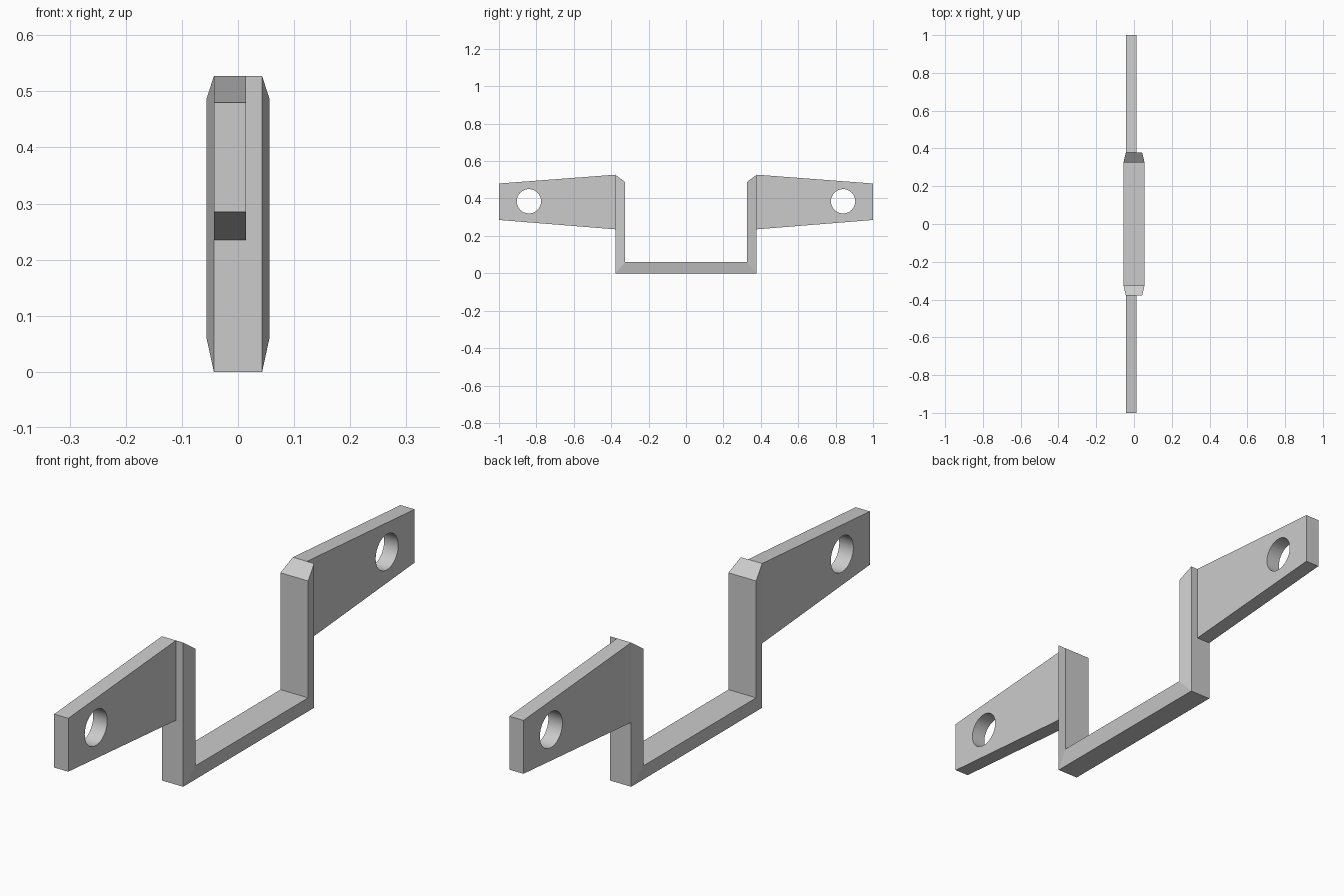
import bpy
import bmesh
from mathutils import Matrix

if "Cube" in bpy.data.objects:
    bpy.data.objects.remove(bpy.data.objects["Cube"])

# Plain grey metal
grey = bpy.data.materials.new("grey_metal")
grey.use_nodes = True
colour = (0.6, 0.6, 0.6, 1)
grey.diffuse_color = colour
grey.node_tree.nodes["Principled BSDF"].inputs["Base Color"].default_value = colour


def finish(bm, name):
    bmesh.ops.recalc_face_normals(bm, faces=bm.faces)
    mesh = bpy.data.meshes.new(name)
    bm.to_mesh(mesh)
    bm.free()
    mesh.materials.append(grey)
    obj = bpy.data.objects.new(name, mesh)
    bpy.context.collection.objects.link(obj)
    return obj


def activate(obj):
    bpy.ops.object.select_all(action='DESELECT')
    obj.select_set(True)
    bpy.context.view_layer.objects.active = obj


OUTER, INNER = 0.043, 0.056  # half widths of the tapered bar
TOP = 0.527

# U-shaped bar: a trapezoid section swept down, across and up
path = [((-0.378, TOP), (-0.325, 0.487)), ((-0.378, 0), (-0.325, 0.06)),
        ((0.378, 0), (0.325, 0.06)), ((0.378, TOP), (0.325, 0.487))]
bm = bmesh.new()
rings = []
for (yo, zo), (yi, zi) in path:
    corners = [(-OUTER, yo, zo), (OUTER, yo, zo), (INNER, yi, zi), (-INNER, yi, zi)]
    rings.append([bm.verts.new(c) for c in corners])
for a, b in zip(rings, rings[1:]):
    for i in range(4):
        j = (i + 1) % 4
        bm.faces.new((a[i], a[j], b[j], b[i]))
bm.faces.new(rings[0])
bm.faces.new(rings[-1])
finish(bm, "u_bracket")


def tab(name, side):
    # Tapered plate, flush with one edge of the bar
    bm = bmesh.new()
    outline = [(0.378, 0.235), (1, 0.285), (1, 0.48), (0.378, TOP)]
    face = bm.faces.new([bm.verts.new((-OUTER, side * y, z)) for y, z in outline])
    new = bmesh.ops.extrude_face_region(bm, geom=[face])["geom"]
    bmesh.ops.translate(bm, vec=(0.057, 0, 0),
                        verts=[v for v in new if isinstance(v, bmesh.types.BMVert)])
    plate = finish(bm, name)

    # Bolt hole
    bm = bmesh.new()
    place = Matrix.Translation((0, side * 0.84, 0.385)) @ Matrix.Rotation(1.570796, 4, 'Y')
    bmesh.ops.create_cone(bm, cap_ends=True, segments=48, radius1=0.065,
                          radius2=0.065, depth=0.3, matrix=place)
    cutter = finish(bm, "hole_cutter")
    cutter.hide_render = True
    cut = plate.modifiers.new("bolt_hole", 'BOOLEAN')
    cut.object = cutter
    cut.solver = 'EXACT'
    activate(plate)
    bpy.ops.object.modifier_apply(modifier=cut.name)
    bpy.data.objects.remove(cutter)
    bpy.ops.object.shade_smooth_by_angle()


tab("front_tab", -1)
tab("back_tab", 1)
